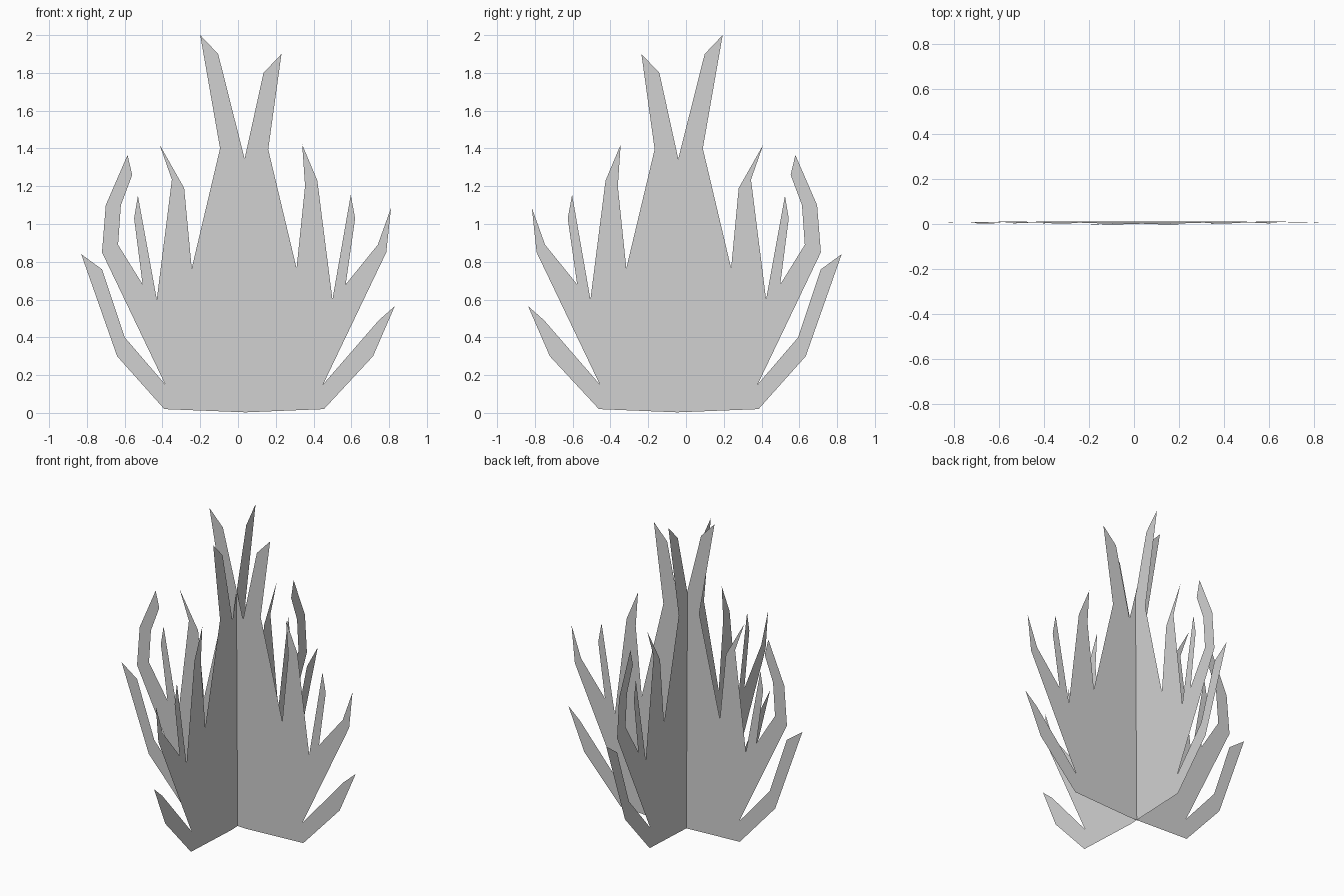
import bpy
import bmesh
from math import radians
from mathutils import Matrix

default_cube = bpy.data.objects.get("Cube")
if default_cube:
    bpy.data.objects.remove(default_cube, do_unlink=True)

# One plain grey for the whole plant
grey = bpy.data.materials.new("light_grey")
grey.use_nodes = True
grey.diffuse_color = (0.64, 0.64, 0.64, 1)
grey.node_tree.nodes["Principled BSDF"].inputs["Base Color"].default_value = grey.diffuse_color

# Outline of one leaf card (x, z), blade by blade from lower left to lower right
base = [(.04, .003), (-.39, .02)]
low_left_blade = [(-.64, .3), (-.83, .84), (-.72, .76), (-.6, .4), (-.385, .15)]
hooked_blade = [(-.72, .85), (-.7, 1.1), (-.585, 1.365), (-.56, 1.26), (-.62, 1.1),
                (-.635, .89), (-.505, .68)]
left_thorn = [(-.55, 1.03), (-.53, 1.15), (-.43, .6)]
left_blade = [(-.35, 1.235), (-.415, 1.42), (-.285, 1.19), (-.245, .765)]
tall_blades = [(-.095, 1.4), (-.2, 2), (-.105, 1.9), (.035, 1.345),
               (.135, 1.8), (.23, 1.9), (.16, 1.395), (.31, .765)]
right_blade = [(.355, 1.2), (.34, 1.42), (.42, 1.23), (.5, .6)]
right_thorn = [(.597, 1.155), (.62, 1.03), (.57, .68)]
bent_blade = [(.74, .89), (.81, 1.085), (.785, .85), (.45, .15)]
low_right_blade = [(.745, .49), (.83, .565), (.715, .3), (.455, .02)]

outline = (base + low_left_blade + hooked_blade + left_thorn + left_blade + tall_blades
           + right_blade + right_thorn + bent_blade + low_right_blade)


def leaf_card(name, transform):
    """Flat single-sided card cut to the leaf outline."""
    bm = bmesh.new()
    face = bm.faces.new([bm.verts.new((x, 0, z)) for x, z in outline])
    face.normal_update()
    if face.normal.y > 0:
        face.normal_flip()
    bmesh.ops.triangulate(bm, faces=[face])
    bm.transform(transform)
    mesh = bpy.data.meshes.new(name)
    bm.to_mesh(mesh)
    bm.free()
    mesh.materials.append(grey)
    card = bpy.data.objects.new(name, mesh)
    bpy.context.collection.objects.link(card)
    return card


# Two identical cards crossed at right angles, the first leaning very slightly forward
leaf_card("front_leaf_card",
          Matrix.Translation((0, .012, 0)) @ Matrix.Rotation(radians(.45), 4, "X"))
leaf_card("side_leaf_card",
          Matrix.Translation((-.011, -.006, 0)) @ Matrix.Rotation(radians(-90), 4, "Z"))
